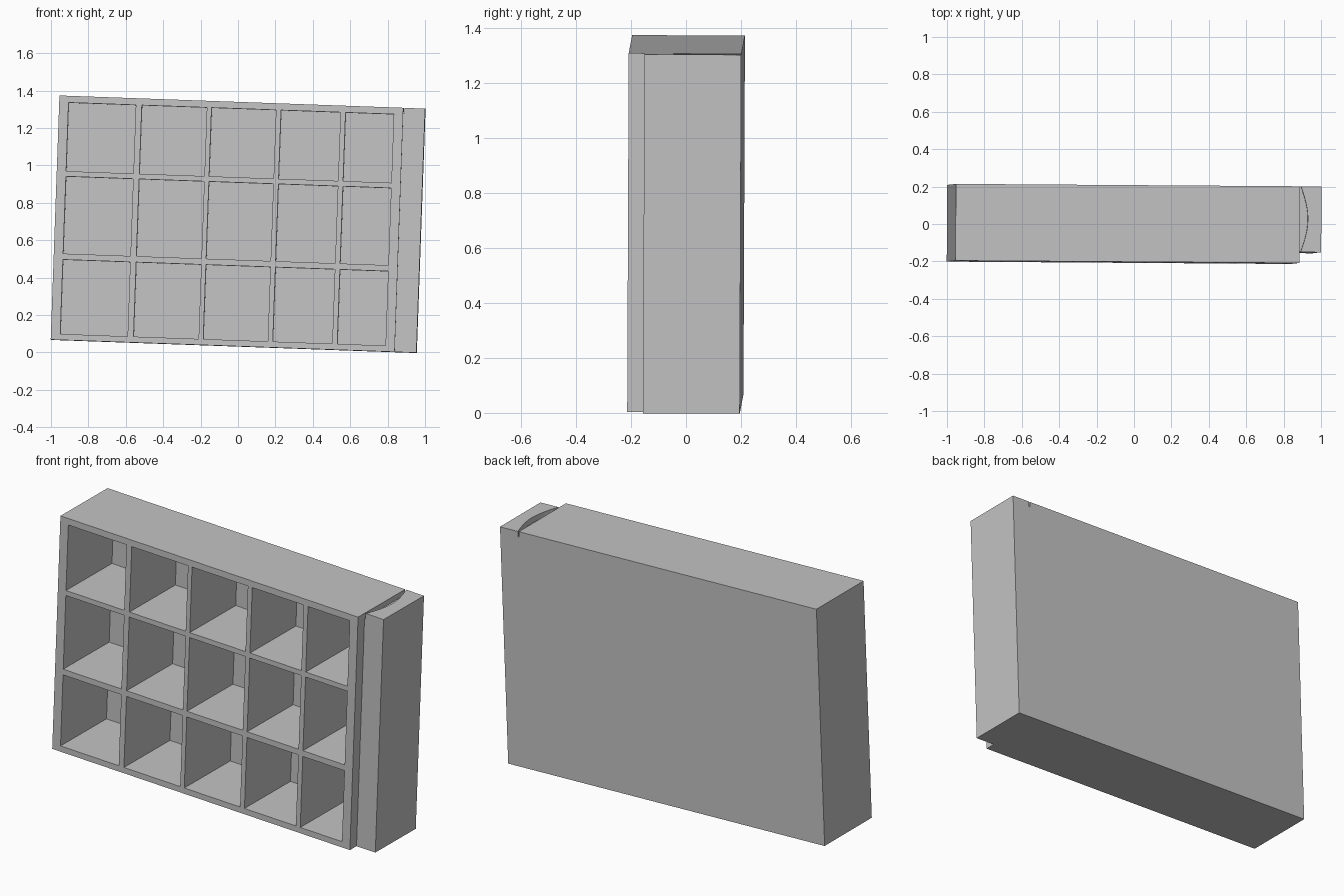
import bpy
import bmesh
from math import radians, sin, pi
from mathutils import Matrix, Euler

cube = bpy.data.objects.get("Cube")
if cube:
    bpy.data.objects.remove(cube, do_unlink=True)

grey = bpy.data.materials.new("plain grey")
grey.use_nodes = True
colour = (0.55, 0.55, 0.55, 1)
grey.diffuse_color = colour
grey.node_tree.nodes["Principled BSDF"].inputs["Base Color"].default_value = colour

# The whole cabinet leans slightly; parts are built upright from its lower corner
LEAN = Matrix.Translation((-1.0, 0.004, 0.068)) @ Euler(
    (radians(-0.25), radians(2.05), radians(-0.4))).to_matrix().to_4x4()

WIDTH, HEIGHT, DEPTH = 1.84, 1.306, 0.41
END, BACK = 1.956, 0.205


def finish(name, bm):
    bmesh.ops.recalc_face_normals(bm, faces=bm.faces)
    mesh = bpy.data.meshes.new(name)
    bm.to_mesh(mesh)
    bm.free()
    mesh.materials.append(grey)
    obj = bpy.data.objects.new(name, mesh)
    bpy.context.collection.objects.link(obj)
    obj.matrix_world = LEAN
    return obj


def extrude_all(bm, vec):
    res = bmesh.ops.extrude_face_region(bm, geom=bm.faces[:], use_keep_orig=True)
    moved = [g for g in res["geom"] if isinstance(g, bmesh.types.BMVert)]
    bmesh.ops.translate(bm, verts=moved, vec=vec)


def prism(name, plan, z0, z1):
    bm = bmesh.new()
    bm.faces.new([bm.verts.new((x, y, z0)) for x, y in plan])
    extrude_all(bm, (0, 0, z1 - z0))
    return finish(name, bm)


# Case: a front grid thickened to a block, with every cell pushed inward
columns = [0, 0.05, 0.41, 0.442, 0.79, 0.815, 1.16, 1.187, 1.505, 1.532, 1.79, WIDTH]
rows = [0, 0.032, 0.43, 0.462, 0.875, 0.903, 1.27, HEIGHT]
bm = bmesh.new()
grid = [[bm.verts.new((x, -BACK, z)) for x in columns] for z in rows]
cells = []
for j in range(len(rows) - 1):
    for i in range(len(columns) - 1):
        face = bm.faces.new((grid[j][i], grid[j][i + 1],
                             grid[j + 1][i + 1], grid[j + 1][i]))
        if i % 2 and j % 2:
            cells.append(face)
extrude_all(bm, (0, DEPTH, 0))
pushed = bmesh.ops.extrude_discrete_faces(bm, faces=cells)["faces"]
for face in pushed:
    bmesh.ops.translate(bm, verts=face.verts[:], vec=(0, DEPTH - 0.01, 0))
finish("pigeonhole_case", bm)

# End post: solid body with a shallow crescent pocket in its top
FRONT, POCKET = -0.147, 0.03
corners = [(END, FRONT), (END, BACK)]
prism("end_post", [(WIDTH, FRONT)] + corners + [(WIDTH, BACK)], 0, HEIGHT - POCKET)
steps = 16
arc = [(WIDTH + 0.006 + 0.038 * sin(pi * k / steps),
        BACK + (FRONT - BACK) * k / steps) for k in range(steps + 1)]
prism("end_post_cap", corners + arc, HEIGHT - POCKET, HEIGHT)
